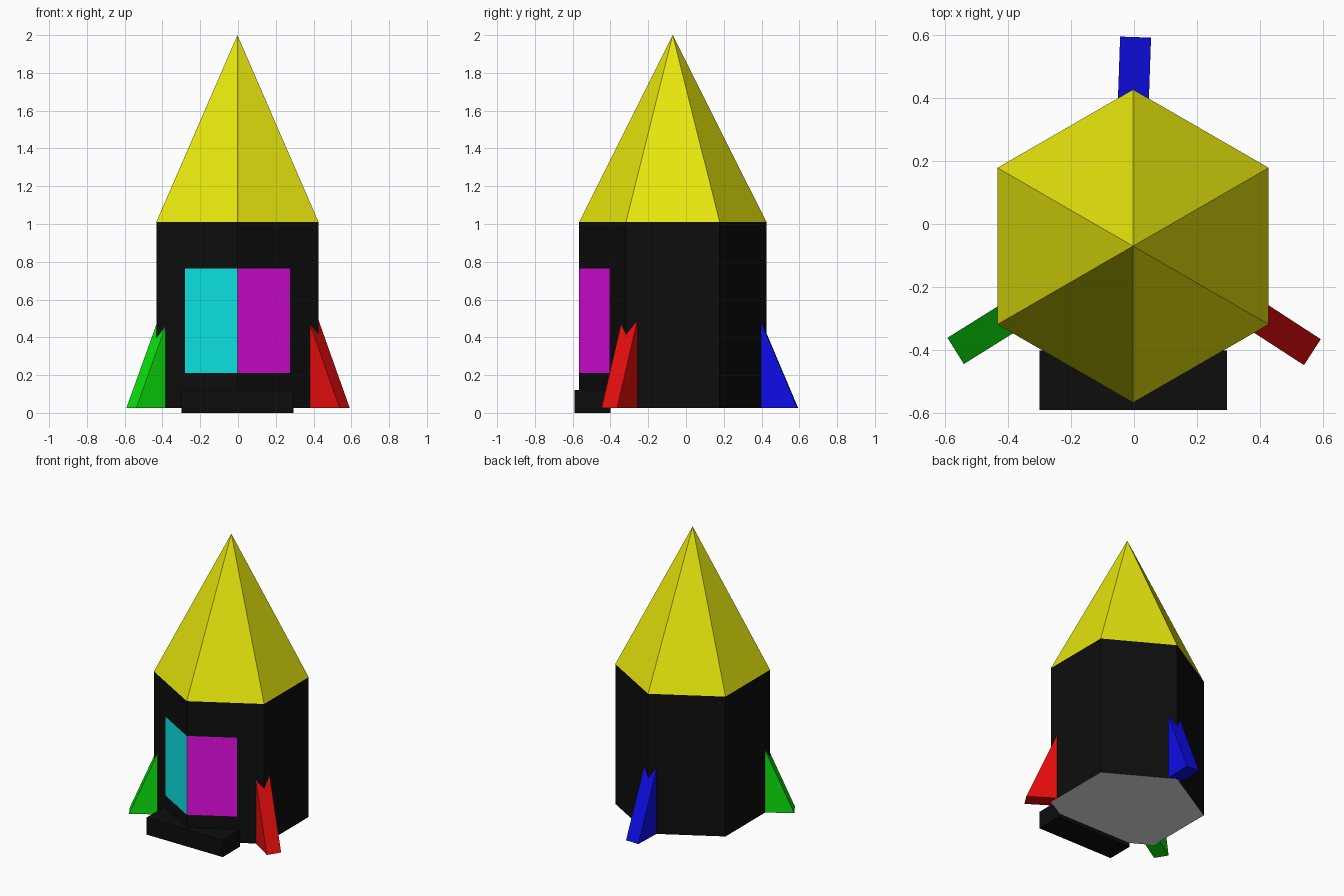
import bpy, bmesh, math
from mathutils import Vector, Matrix

if "Cube" in bpy.data.objects:
    bpy.data.objects.remove(bpy.data.objects["Cube"])

CENTRE = Vector((-0.003, -0.07, 0))
RADIUS = 0.496
Z0, Z1, APEX = 0.025, 1.01, 2.0


def material(name, r, g, b):
    m = bpy.data.materials.new(name)
    m.diffuse_color = (r, g, b, 1)
    m.use_nodes = True
    m.node_tree.nodes["Principled BSDF"].inputs["Base Color"].default_value = m.diffuse_color
    return m


LO, HI = 0.004, 0.8
YELLOW = material("yellow", HI, HI, LO)
BLACK = material("black", LO, LO, LO)
GREY = material("grey", HI, HI, HI)
CYAN = material("cyan", LO, HI, HI)
MAGENTA = material("magenta", HI, LO, HI)
RED = material("red", HI, LO, LO)
GREEN = material("green", LO, HI, LO)
BLUE = material("blue", LO, LO, HI)


def finish(name, bm, mats, matrix=None):
    if matrix:
        bm.transform(matrix)
    bmesh.ops.recalc_face_normals(bm, faces=bm.faces)
    mesh = bpy.data.meshes.new(name)
    bm.to_mesh(mesh)
    bm.free()
    for m in mats:
        mesh.materials.append(m)
    obj = bpy.data.objects.new(name, mesh)
    bpy.context.collection.objects.link(obj)
    return obj


def hexagon(top_radius, z_low, z_high):
    """Six-sided solid with corners towards front and back."""
    bm = bmesh.new()
    bmesh.ops.create_cone(bm, cap_ends=True, segments=6, radius1=RADIUS,
                          radius2=top_radius, depth=z_high - z_low)
    bmesh.ops.remove_doubles(bm, verts=bm.verts, dist=1e-5)
    # put one corner exactly on the y axis
    v = max(bm.verts, key=lambda p: p.co.xy.length)
    turn = math.pi / 2 - math.atan2(v.co.y, v.co.x)
    bm.transform(Matrix.Translation(CENTRE + Vector((0, 0, (z_low + z_high) / 2)))
                 @ Matrix.Rotation(turn, 4, 'Z'))
    bm.normal_update()
    return bm


# Nose
finish("nose_cone", hexagon(0, Z1, APEX), [YELLOW])

# Body with two window panels cut flush into the front faces
body = hexagon(RADIUS, Z0, Z1)


def front_faces():
    body.normal_update()
    return [f for f in body.faces if f.normal.y < -0.7]


for point, axis in [((-0.28, 0, 0), (1, 0, 0)), ((0.275, 0, 0), (1, 0, 0)),
                    ((0, 0, 0.21), (0, 0, 1)), ((0, 0, 0.765), (0, 0, 1))]:
    faces = front_faces()
    geom = faces + list({e for f in faces for e in f.edges}) \
        + list({v for f in faces for v in f.verts})
    bmesh.ops.bisect_plane(body, geom=geom, plane_co=point, plane_no=axis)
for f in front_faces():
    c = f.calc_center_median()
    if -0.28 < c.x < 0.275 and 0.21 < c.z < 0.765:
        f.material_index = 2 if c.x < CENTRE.x else 3
for f in body.faces:
    if f.normal.z < -0.9:
        f.material_index = 1
finish("body", body, [BLACK, GREY, CYAN, MAGENTA])

# Front step
step = bmesh.new()
bmesh.ops.create_cube(step, size=1)
finish("front_step", step, [BLACK],
       Matrix.Translation((-0.003, -0.495, 0.06)) @ Matrix.Diagonal((0.594, 0.19, 0.12, 1)))


# Wedge fins, sloping up from the outer bottom edge into the body
def fin(name, mat, x, y, yaw, depth=0.24, slope=2.36, width=0.098):
    bm = bmesh.new()
    profile = [(0, 0), (-depth, 0), (-depth, depth * slope)]
    face = bm.faces.new([bm.verts.new((r, -width / 2, z)) for r, z in profile])
    out = bmesh.ops.extrude_face_region(bm, geom=[face])["geom"]
    bmesh.ops.translate(bm, vec=(0, width, 0),
                        verts=[v for v in out if isinstance(v, bmesh.types.BMVert)])
    finish(name, bm, [mat], Matrix.Translation((x, y, Z0 + 0.001))
           @ Matrix.Rotation(math.radians(yaw), 4, 'Z'))


fin("rear_fin", BLUE, 0.005, 0.592, 88)
fin("right_fin", RED, 0.565, -0.406, -33)
fin("left_fin", GREEN, -0.565, -0.402, 212)
